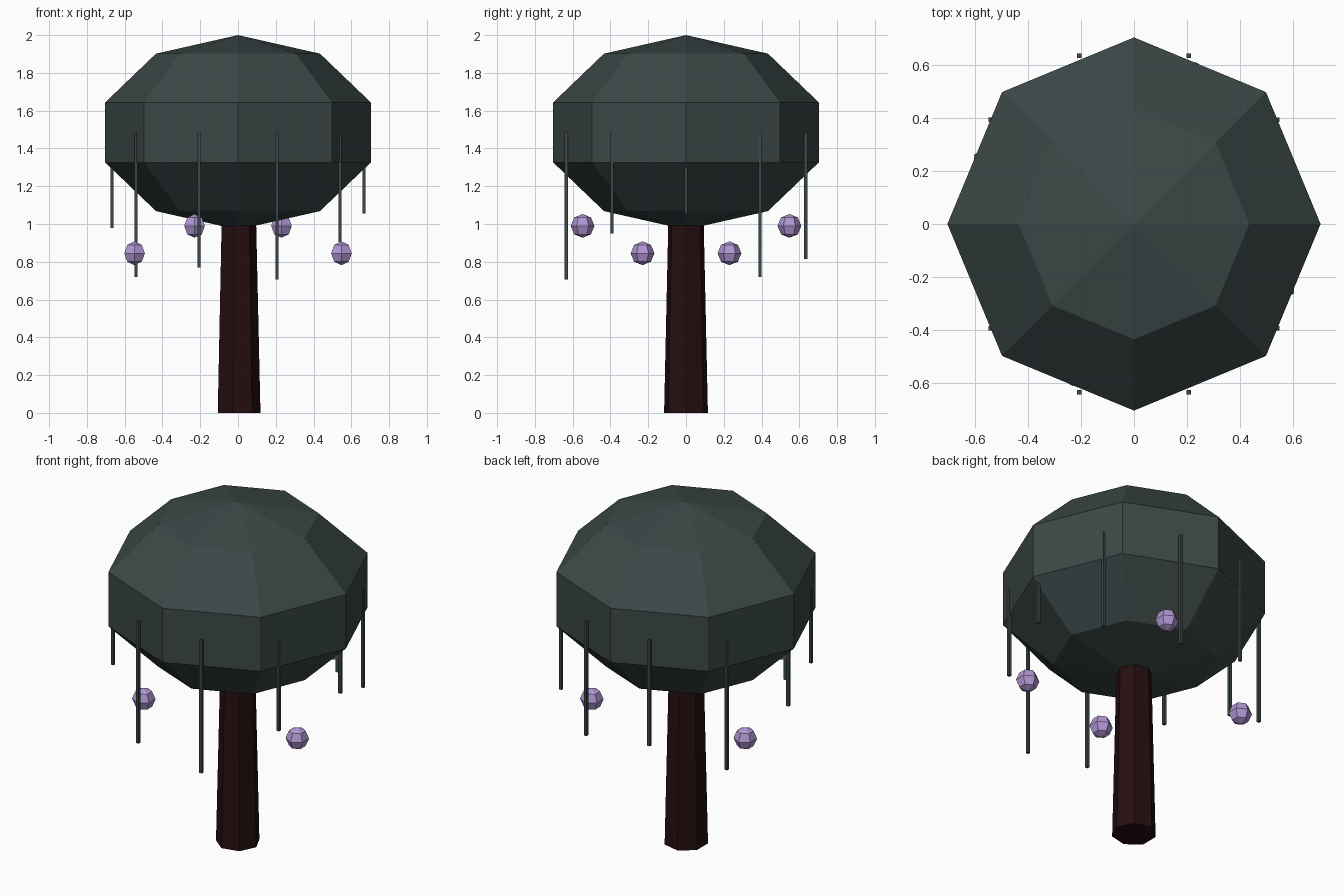
import bpy
from math import cos, sin, radians

cube = bpy.data.objects.get("Cube")
if cube:
    bpy.data.objects.remove(cube, do_unlink=True)


def material(name, rgb):
    mat = bpy.data.materials.new(name)
    mat.use_nodes = True
    color = (*rgb, 1.0)
    mat.diffuse_color = color
    bsdf = next(n for n in mat.node_tree.nodes if n.type == 'BSDF_PRINCIPLED')
    bsdf.inputs["Base Color"].default_value = color
    return mat


def finish(name, mat, scale=(1, 1, 1), rotation=0.0):
    obj = bpy.context.object
    obj.name = name
    obj.scale = scale
    obj.rotation_euler.z = rotation
    obj.data.materials.append(mat)
    return obj


leaf = material("dark grey green", (0.043, 0.064, 0.062))
bark = material("dark red brown", (0.019, 0.0045, 0.005))
fruit_color = material("pale violet", (0.44, 0.31, 0.66))

# Tapered seven-sided trunk, its first corner facing +x
trunk_height = 1.1
bpy.ops.mesh.primitive_cone_add(vertices=7, radius1=0.119, radius2=0.094,
                                depth=trunk_height,
                                location=(0, 0, trunk_height / 2))
finish("trunk", bark, rotation=radians(-90))

# Faceted, flattened canopy
canopy_z = 1.485
bpy.ops.mesh.primitive_uv_sphere_add(segments=8, ring_count=5, radius=1,
                                     location=(0, 0, canopy_z))
finish("canopy", leaf, scale=(0.739, 0.739, 0.515))

# Ring of hanging vines, each with its own lower end
vine_ends = [1.055, 0.905, 0.815, 0.865, 0.72, 0.98, 1.05, 0.77, 0.705, 0.95]
for i, end in enumerate(vine_ends):
    angle = radians(36 * i)
    bpy.ops.mesh.primitive_cube_add(
        size=1, location=(0.667 * cos(angle), 0.667 * sin(angle),
                          (canopy_z + end) / 2))
    finish(f"vine_{i + 1}", leaf, scale=(0.017, 0.017, canopy_z - end))

# Four hanging fruits, alternating in height
for i in range(4):
    angle = radians(67.2 + 90 * i)
    bpy.ops.mesh.primitive_uv_sphere_add(
        segments=6, ring_count=4, radius=0.063,
        location=(0.594 * cos(angle), 0.594 * sin(angle),
                  0.845 if i % 2 else 0.99))
    finish(f"fruit_{i + 1}", fruit_color)
